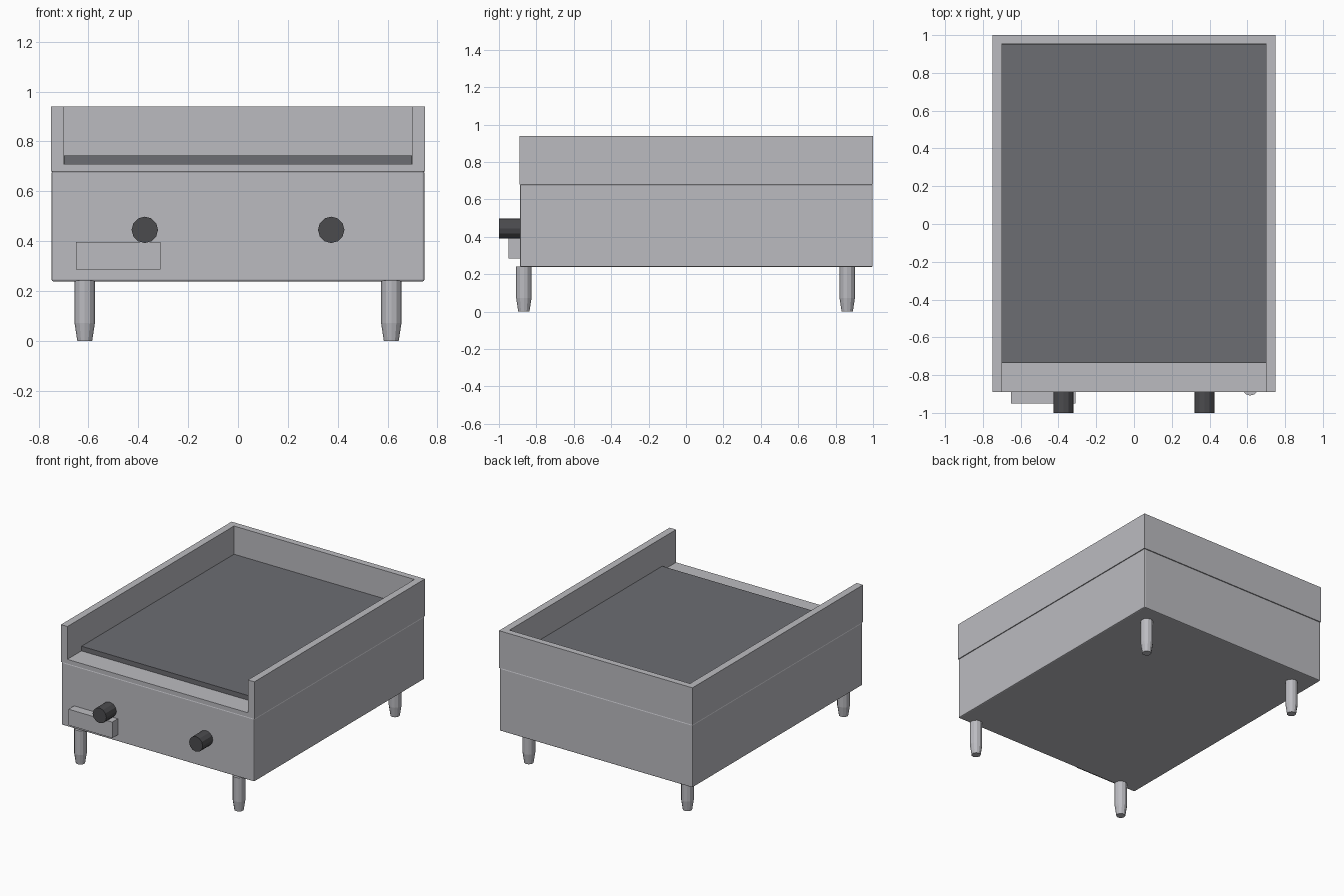
import bpy
import bmesh
from math import pi
from mathutils import Matrix

if "Cube" in bpy.data.objects:
    bpy.data.objects.remove(bpy.data.objects["Cube"], do_unlink=True)


def material(name, colour):
    mat = bpy.data.materials.new(name)
    mat.use_nodes = True
    mat.diffuse_color = (*colour, 1)
    mat.node_tree.nodes["Principled BSDF"].inputs["Base Color"].default_value = (*colour, 1)
    return mat


STEEL = material("stainless steel", (0.50, 0.50, 0.53))
IRON = material("dark griddle iron", (0.15, 0.153, 0.168))
BLACK = material("black plastic", (0.07, 0.07, 0.076))


def finish(name, bm, mat):
    bmesh.ops.recalc_face_normals(bm, faces=bm.faces)
    mesh = bpy.data.meshes.new(name)
    bm.to_mesh(mesh)
    bm.free()
    obj = bpy.data.objects.new(name, mesh)
    bpy.context.collection.objects.link(obj)
    if mat:
        mesh.materials.append(mat)
    return obj


def box(name, low, high, mat, bevel=0):
    bm = bmesh.new()
    bmesh.ops.create_cube(bm, size=1)
    for v in bm.verts:
        v.co = [(a + b) / 2 + c * (b - a) for a, b, c in zip(low, high, v.co)]
    if bevel:
        bmesh.ops.bevel(bm, geom=bm.edges[:], offset=bevel, segments=2,
                        profile=0.5, affect='EDGES')
    return finish(name, bm, mat)


def lathe(name, profile, sides, mat, matrix):
    """Capped round part from (radius, height) rings."""
    bm = bmesh.new()
    rings = []
    for radius, height in profile:
        ring = bmesh.ops.create_circle(bm, segments=sides, radius=radius,
                                       matrix=Matrix.Translation((0, 0, height)))
        rings.append(ring["verts"])
    for lower, upper in zip(rings, rings[1:]):
        for i in range(sides):
            j = (i + 1) % sides
            bm.faces.new((lower[i], lower[j], upper[j], upper[i]))
    bm.faces.new(rings[0])
    bm.faces.new(rings[-1])
    bm.transform(matrix)
    return finish(name, bm, mat)


# Lower cabinet with softly rounded edges
box("cabinet", (-0.748, -0.888, 0.238), (0.748, 0.998, 0.68), STEEL, 0.007)

# Splash guard: a block hollowed from above and open at the front
guard = box("splash_guard", (-0.75, -0.89, 0.68), (0.75, 1.0, 0.94), STEEL)
cutter = box("guard_cutter", (-0.70, -1.1, 0.71), (0.70, 0.955, 1.1), None)
cutter.hide_render = True
cut = guard.modifiers.new("hollow", 'BOOLEAN')
cut.operation = 'DIFFERENCE'
cut.solver = 'EXACT'
cut.object = cutter
bpy.context.view_layer.objects.active = guard
bpy.ops.object.modifier_apply(modifier=cut.name)
bpy.data.objects.remove(cutter, do_unlink=True)

# Cooking plate
box("griddle_plate", (-0.699, -0.735, 0.705), (0.699, 0.954, 0.743), IRON)

# Grease drawer
box("grease_drawer", (-0.65, -0.95, 0.285), (-0.31, -0.88, 0.397), STEEL)

# Knobs and legs on both sides
for side, x in (("right", -1), ("left", 1)):
    lathe(side + "_knob", [(0.053, 0), (0.053, 0.12)], 12, BLACK,
          Matrix.Translation((x * 0.374, -0.88, 0.445)) @ Matrix.Rotation(pi / 2, 4, 'X'))
    for end, y in (("front", -0.867), ("back", 0.862)):
        lathe(f"{end}_{side}_leg", [(0.03, 0), (0.041, 0.072), (0.041, 0.241)], 12,
              STEEL, Matrix.Translation((x * 0.615, y, 0)))
